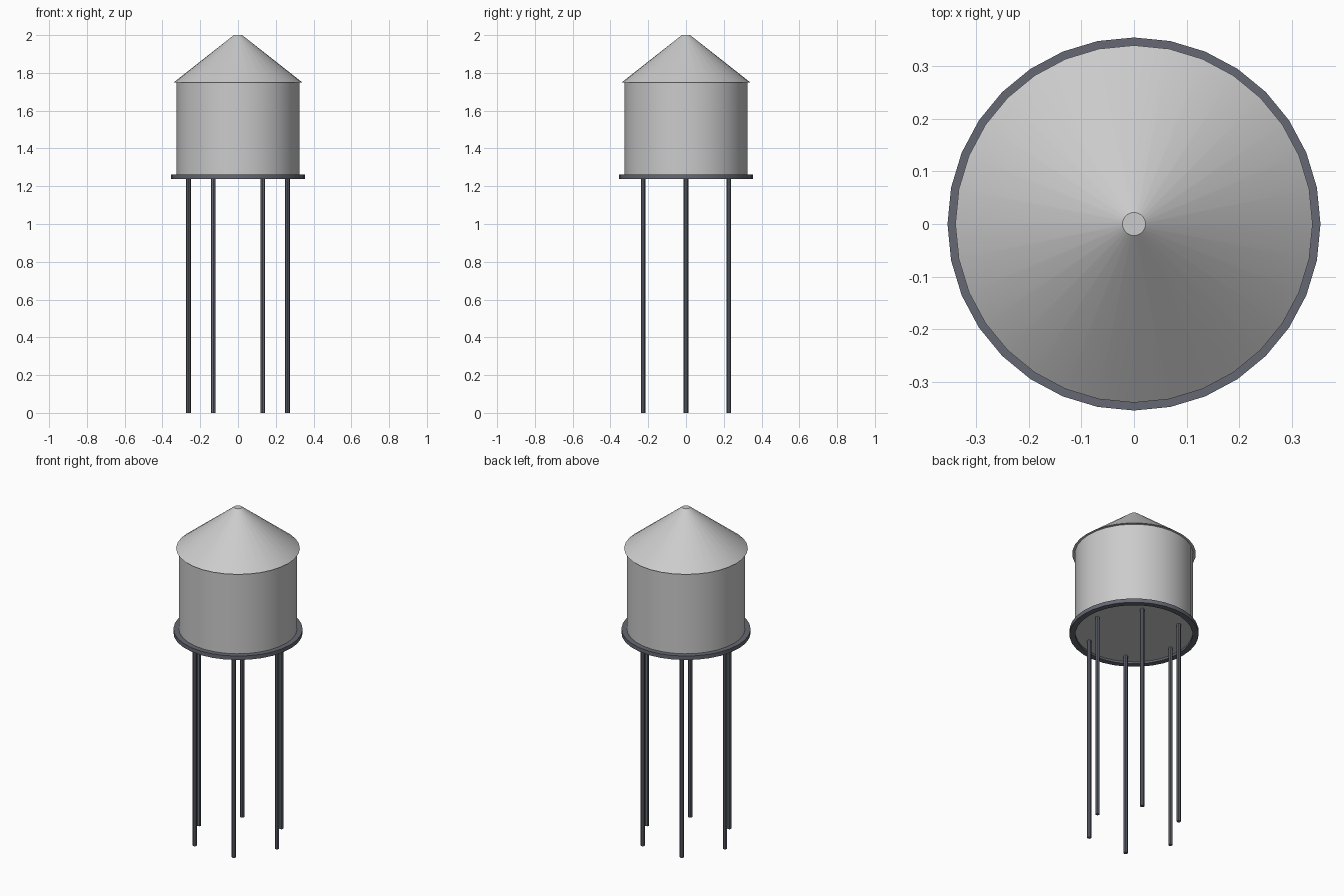
import bpy, math

if "Cube" in bpy.data.objects:
    bpy.data.objects.remove(bpy.data.objects["Cube"])

SIDES = 32
steel = bpy.data.materials.new("dark_steel")
steel.diffuse_color = (0.13, 0.14, 0.17, 1)
steel.use_nodes = True
steel.node_tree.nodes["Principled BSDF"].inputs["Base Color"].default_value = steel.diffuse_color


def cone(name, r1, r2, z0, z1, x=0, y=0, sides=SIDES, mat=None):
    bpy.ops.mesh.primitive_cone_add(vertices=sides, radius1=r1, radius2=r2,
                                    depth=z1 - z0, location=(x, y, (z0 + z1) / 2))
    ob = bpy.context.object
    ob.name = name
    if mat:
        ob.data.materials.append(mat)
    bpy.ops.object.shade_smooth_by_angle(angle=math.radians(30))
    return ob


# tank body and conical roof with a small flat cap
cone("tank", 0.325, 0.325, 1.25, 1.75)
cone("roof", 0.34, 0.022, 1.75, 2.0)

# flat ring around the tank foot, rectangular section swept round
profile = [(0.322, 1.238), (0.355, 1.238), (0.355, 1.262), (0.322, 1.262)]
verts, faces = [], []
for i in range(SIDES):
    a = 2 * math.pi * i / SIDES + math.pi / 2
    verts += [(r * math.cos(a), r * math.sin(a), z) for r, z in profile]
    j = (i + 1) % SIDES
    for k in range(4):
        m = (k + 1) % 4
        faces.append((4 * i + k, 4 * j + k, 4 * j + m, 4 * i + m))
mesh = bpy.data.meshes.new("base_ring")
mesh.from_pydata(verts, [], faces)
mesh.materials.append(steel)
ring = bpy.data.objects.new("base_ring", mesh)
bpy.context.collection.objects.link(ring)
bpy.ops.object.select_all(action='DESELECT')
ring.select_set(True)
bpy.context.view_layer.objects.active = ring
bpy.ops.object.shade_smooth_by_angle(angle=math.radians(30))

# six thin legs
for i in range(6):
    a = math.radians(60 * i)
    cone(f"leg_{i + 1}", 0.012, 0.012, 0, 1.25,
         0.262 * math.cos(a), 0.262 * math.sin(a), sides=8, mat=steel)
